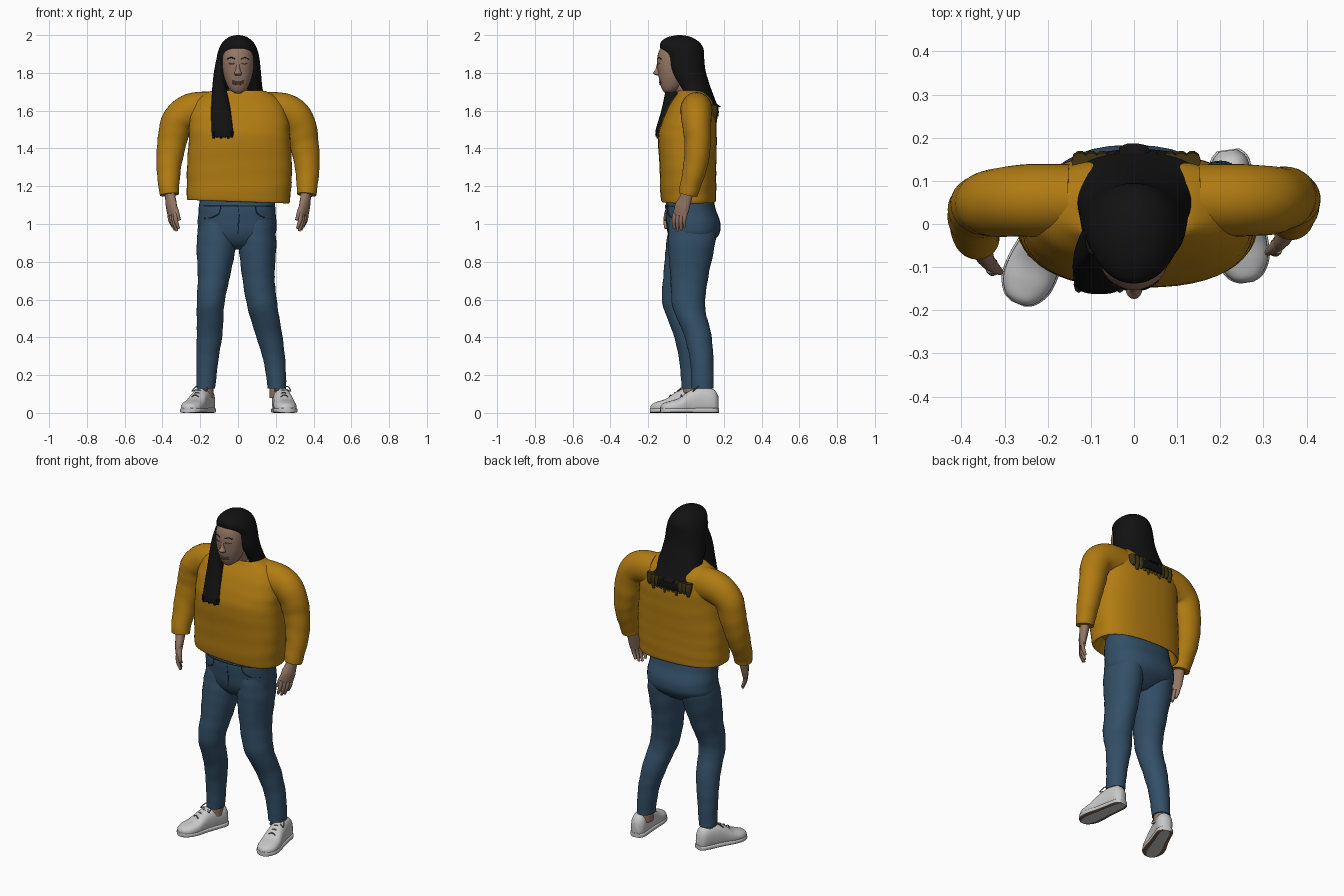
import bpy, math
from mathutils import Vector
from mathutils.bvhtree import BVHTree

if "Cube" in bpy.data.objects:
    bpy.data.objects.remove(bpy.data.objects["Cube"], do_unlink=True)

X, Y, Z = Vector((1, 0, 0)), Vector((0, 1, 0)), Vector((0, 0, 1))
made = []


def material(name, red, green, blue):
    mat = bpy.data.materials.new(name)
    mat.use_nodes = True
    mat.diffuse_color = (red, green, blue, 1)
    shader = mat.node_tree.nodes["Principled BSDF"]
    shader.inputs["Base Color"].default_value = (red, green, blue, 1)
    shader.inputs["Roughness"].default_value = .8
    return mat


wool = material("mustard wool", .44, .20, .006)
denim = material("blue denim", .033, .078, .135)
dark_denim = material("dark denim seam", .02, .045, .08)
skin = material("skin", .30, .185, .13)
lip = material("lip", .20, .09, .07)
black = material("black hair", .006, .006, .006)
tips = material("thin hair tips", .05, .035, .005)
white = material("white leather", .58, .58, .58)
grey = material("grey lace", .16, .16, .16)
rubber = material("brown sole", .19, .115, .08)


def spline(rows, steps):
    """Smooth interpolation through rows of numbers."""
    out = []
    last = len(rows) - 1
    for i in range(last):
        a, b, c, d = (rows[max(0, min(last, i + k))] for k in (-1, 0, 1, 2))
        for s in range(steps):
            t = s / steps
            out.append([q + t / 2 * (r - p + t * (2 * p - 5 * q + 4 * r - w
                        + t * (3 * (q - r) + w - p)))
                        for p, q, r, w in zip(a, b, c, d)])
    out.append(list(rows[-1]))
    return out


def loft(name, mat, rows, ref=Y, normal=Z, power=2, sides=32, steps=6, ripple=0, warp=None):
    """Skin through rings (x, y, z, width radius, radius along ref)."""
    rings = spline(rows, steps)
    verts, faces = [], []
    for i, (x, y, z, rx, ry) in enumerate(rings):
        ahead = Vector(rings[min(i + 1, len(rings) - 1)][:3])
        n = normal or (ahead - Vector(rings[max(i - 1, 0)][:3])).normalized()
        v = (ref - n * ref.dot(n)).normalized()
        u = v.cross(n)
        for j in range(sides):
            a = math.tau * j / sides
            c, s = math.cos(a), math.sin(a)
            wave = 1 + ripple * math.sin(z * 70 + 2 * math.sin(a + z * 9))
            pc = math.copysign(abs(c) ** (2 / power), c) * max(rx, .002) * wave
            ps = math.copysign(abs(s) ** (2 / power), s) * max(ry, .002) * wave
            p = Vector((x, y, z)) + u * pc + v * ps
            verts.append(warp(p) if warp else p)
    for i in range(len(rings) - 1):
        for j in range(sides):
            k = (j + 1) % sides
            faces.append((i * sides + j, i * sides + k, (i + 1) * sides + k, (i + 1) * sides + j))
    faces.append(tuple(reversed(range(sides))))
    faces.append(tuple(range(len(verts) - sides, len(verts))))
    mesh = bpy.data.meshes.new(name)
    mesh.from_pydata(verts, [], faces)
    mesh.materials.append(mat)
    obj = bpy.data.objects.new(name, mesh)
    bpy.context.collection.objects.link(obj)
    made.append(obj)
    return obj


def tube(name, mat, points, radius):
    return loft(name, mat, [(*p, radius, radius) for p in points],
                ref=Vector((.3, .2, 1)), normal=None, sides=6, steps=5)


def on_front(obj, points):
    """Drop (x, z) points on to the front of an object."""
    mesh = obj.data
    tree = BVHTree.FromPolygons([v.co for v in mesh.vertices], [p.vertices for p in mesh.polygons])
    hits = [tree.ray_cast(Vector((x, -2, z)), Y)[0] for x, z in points]
    return [h for h in hits if h]


# Sweater body, turned in at the hem and neck
def slant(p):
    if p.z < 1.3:
        p.z -= .035 * p.x
    return p


loft("sweater_body", wool, [
    (0, .015, 1.20, .22, .12), (0, .015, 1.135, .25, .13), (0, .013, 1.12, .27, .143),
    (.004, .012, 1.17, .275, .148), (.008, .01, 1.3, .278, .15), (.008, .008, 1.46, .268, .155),
    (.004, .02, 1.56, .262, .14), (0, .033, 1.64, .235, .115), (0, .034, 1.685, .185, .085),
    (0, .03, 1.706, .13, .07), (0, .02, 1.69, .09, .055)],
    power=2.5, sides=48, ripple=.005, warp=slant)

# Sleeves and hands
for side, word, shift in ((1, "left", 0), (-1, "right", -.045)):
    sleeve = [(.15, .055, 1.605, .095, .085), (.25, .055, 1.597, .093, .085),
              (.32, .055, 1.545, .085, .078), (.35, .062, 1.43, .077, .07),
              (.366, .05, 1.31, .066, .064), (.366, .022, 1.2, .055, .054),
              (.363, .012, 1.155, .051, .05)]
    bend = [shift * min(1, max(0, (1.6 - row[2]) / .4)) for row in sleeve]
    loft(word + "_sleeve", wool, [(side * x, y + b, z, w, d) for (x, y, z, w, d), b in zip(sleeve, bend)],
         normal=None, ripple=.015)
    spread = Vector((side * .55, 1, 0)).normalized()
    palm = [(.362, .012, 1.2, .03, .032), (.358, 0, 1.14, .026, .034),
            (.352, -.02, 1.09, .022, .044), (.348, -.03, 1.045, .015, .04)]
    loft(word + "_palm", skin, [(side * x, y + shift, z, w, d) for x, y, z, w, d in palm],
         ref=spread, normal=None, sides=16)
    for k in range(4):
        across = spread * (k - 1.5) * .021
        drop = (.0, .014, .01, -.01)[k]
        finger = [(.348, -.03, 1.06), (.343, -.037, 1.015), (.328, -.034, .975)]
        loft(f"{word}_finger_{k + 1}", skin,
             [(side * x + across.x, y + shift + across.y, z - drop * (1.06 - z) * 10, r, r)
              for (x, y, z), r in zip(finger, (.012, .011, .007))], normal=None, sides=10)
    thumb = [(.35, -.02, 1.12, .016, .016), (.328, -.052, 1.07, .014, .014),
             (.31, -.066, 1.02, .008, .008)]
    loft(word + "_thumb", skin, [(side * x, y + shift, z, w, d) for x, y, z, w, d in thumb],
         normal=None, sides=10)

# Jeans
pelvis = loft("jeans_hips", denim, [
    (-.005, .02, 1.16, .195, .12), (-.005, .024, 1.08, .203, .133), (-.005, .04, 1.0, .208, .143),
    (-.005, .04, .94, .2, .132), (0, .03, .89, .13, .09), (0, .03, .865, .05, .05)],
    power=2.3, ripple=.004)
legs = {
    "right": [(-.11, .035, 1.02, .09, .12), (-.114, .018, .9, .105, .122),
              (-.128, -.02, .72, .085, .1), (-.145, -.045, .58, .073, .08),
              (-.15, .0, .42, .068, .068), (-.162, .022, .28, .058, .058), (-.17, .03, .13, .049, .053)],
    "left": [(.1, .035, 1.02, .09, .125), (.103, .03, .9, .1, .125),
             (.108, .018, .72, .086, .1), (.13, .015, .56, .08, .086),
             (.162, .06, .42, .071, .073), (.192, .083, .28, .058, .062), (.207, .088, .13, .049, .058)]}
for word, rows in legs.items():
    loft(word + "_jeans_leg", denim, rows, ripple=.014)

# Jeans seams: pockets, fly and waistband
for side in (1, -1):
    tube("pocket_seam", dark_denim, on_front(pelvis, [
        (side * .09, 1.1), (side * .1, 1.06), (side * .135, 1.035), (side * .18, 1.03)]), .003)
tube("fly_seam", dark_denim, on_front(pelvis, [(0, 1.1), (.005, 1.03), (0, .95)]), .003)
tube("waistband_seam", dark_denim,
     on_front(pelvis, [(x * .03, 1.095) for x in range(-6, 7)]), .003)

# Shoes with laces, ankles and brown undersides
shoe_profile = [(0, .022, .09), (.025, .042, .125), (.09, .047, .135), (.15, .051, .118),
                (.21, .059, .078), (.26, .056, .062), (.295, .036, .05), (.308, .012, .035)]


def ground(p):
    p.z = max(p.z, 0)
    return p


for word, heel, toe in (("right", (-.15, .10, 0), (-.27, -.185, 0)),
                        ("left", (.218, .17, 0), (.262, -.14, 0))):
    heel = Vector(heel)
    way = (Vector(toe) - heel).normalized()
    across = Z.cross(way)

    def place(along, sideways, up):
        return heel + way * along + across * sideways + Z * up

    upper = [(*place(d, 0, h * .46), w, h * .54) for d, w, h in shoe_profile]
    loft(word + "_shoe", white, upper, ref=Z, normal=way, power=2.4, warp=ground)
    welt = [(*place(d * 1.01 - .002, 0, .013), w + .004, .013) for d, w, h in shoe_profile]
    sole = loft(word + "_sole", white, welt, ref=Z, normal=way, power=5, warp=ground)
    sole.data.materials.append(rubber)
    for face in sole.data.polygons:
        if face.normal.z < -.6:
            face.material_index = 1
    for k in range(4):
        d, top = .115 + k * .026, .135 - k * .013
        tube(f"{word}_lace_{k + 1}", grey, [place(d, -.032, top - .022), place(d + .004, 0, top),
                                          place(d, .032, top - .022)], .003)
    for s in (-1, 1):
        tube(word + "_lace_loop", grey, [place(.115, 0, .135), place(.11, s * .03, .14),
                                       place(.14, s * .042, .115), place(.13, s * .02, .125)], .003)
    x, y = legs[word][-1][:2]
    loft(word + "_ankle", skin, [(x, y, .08, .04, .045), (x, y, .18, .04, .045)], sides=20)

# Neck and head
loft("neck", skin, [(0, .03, 1.62, .06, .055), (0, 0, 1.70, .052, .052), (0, -.03, 1.78, .052, .055)])
head = loft("head", skin, [
    (0, -.095, 1.695, .02, .018), (0, -.085, 1.71, .042, .04), (0, -.072, 1.745, .062, .066),
    (0, -.062, 1.8, .079, .086), (0, -.055, 1.87, .084, .098), (0, -.05, 1.93, .075, .086),
    (0, -.045, 1.97, .04, .045)], power=2.15)

# Face
loft("nose", skin, [(0, -.138, 1.785, .014, .012), (0, -.148, 1.798, .02, .026),
                    (0, -.145, 1.82, .012, .016), (0, -.143, 1.86, .009, .009)], sides=16)
for height, bulge in ((1.752, .006), (1.742, .007)):
    tube("lips", lip, on_front(head, [(-.03, height + .006), (-.015, height), (0, height - .002),
                                    (.015, height), (.03, height + .006)]), bulge - .002)
for side in (1, -1):
    tube("eyelid", lip, on_front(head, [(side * .018, 1.85), (side * .033, 1.847),
                                      (side * .05, 1.851)]), .003)
    tube("brow", black, on_front(head, [(side * .016, 1.874), (side * .036, 1.881),
                                      (side * .056, 1.873)]), .003)


# Long hair, hollowed around the throat
def part_front(p):
    if p.y < .06 and p.z < 1.87:
        p.y += .13 * min(1, (1.87 - p.z) / .1) * math.exp(-(p.x / .065) ** 4)
    return p


loft("hair", black, [
    (.01, .14, 1.57, .115, .032), (.008, .12, 1.61, .148, .052), (.003, .07, 1.67, .138, .08),
    (0, .035, 1.73, .128, .093), (0, .0, 1.81, .121, .104), (0, -.008, 1.88, .113, .104),
    (0, -.022, 1.93, .1, .114), (0, -.032, 1.965, .079, .1), (0, -.034, 1.99, .047, .06),
    (0, -.034, 2.0, .01, .012)], power=2.1, sides=48, warp=part_front)
loft("front_lock", black, [
    (-.095, -.03, 1.88, .018, .04), (-.1, -.05, 1.8, .028, .045), (-.098, -.07, 1.7, .04, .04),
    (-.09, -.095, 1.6, .052, .036), (-.082, -.128, 1.5, .058, .032),
    (-.08, -.14, 1.462, .055, .022)], power=2.3)

# Ragged thin ends down the back and below the lock
for k in range(11):
    x = -.125 + k * .026
    low = 1.535 + .02 * abs(math.sin(k * 2.1)) + .8 * (x - .01) ** 2
    loft(f"back_tip_{k + 1}", tips, [(x, .145, 1.63, .02, .02), (x, .152, 1.59, .018, .018),
                                     (x, .157, low, .008, .006)], sides=10)
for k in range(6):
    x = -.128 + k * .019
    loft(f"lock_tip_{k + 1}", black, [(x, -.14, 1.49, .012, .02),
                                      (x, -.148, 1.452 + .006 * (k % 2), .006, .008)], sides=8)

# Smooth shading that keeps sharp edges
bpy.ops.object.select_all(action="DESELECT")
for obj in made:
    obj.select_set(True)
bpy.context.view_layer.objects.active = made[0]
bpy.ops.object.shade_smooth_by_angle(angle=math.radians(50))
